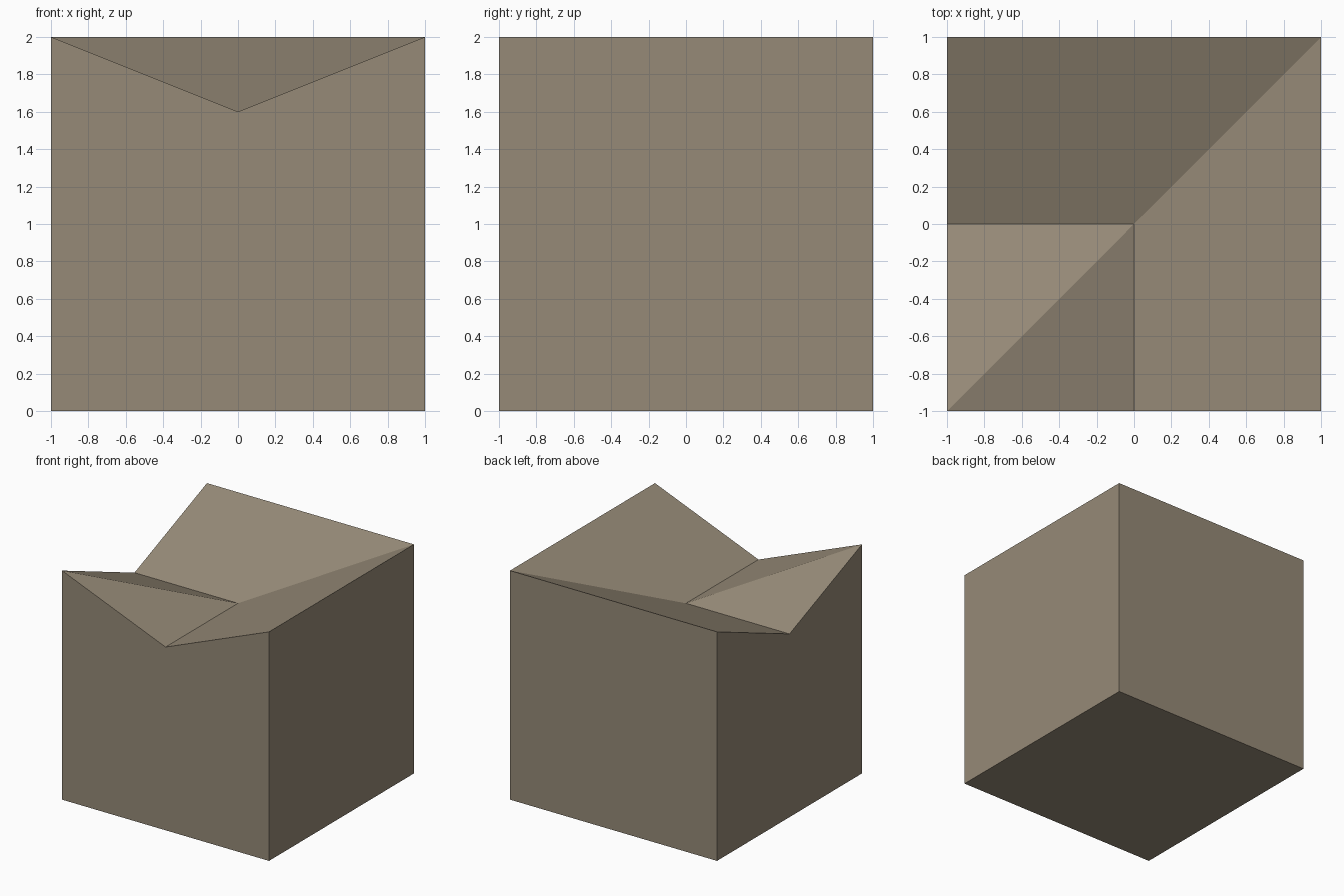
import bpy
import bmesh

if "Cube" in bpy.data.objects:
    bpy.data.objects.remove(bpy.data.objects["Cube"])

# One stone-brown colour
mat = bpy.data.materials.new("stone_brown")
mat.diffuse_color = (0.305, 0.254, 0.185, 1)
mat.use_nodes = True
mat.node_tree.nodes["Principled BSDF"].inputs["Base Color"].default_value = mat.diffuse_color

HIGH, LOW = 2.0, 1.6
# Footprint corners with top heights, counter-clockwise from the front left;
# the front and left midpoints are the low ends of the valleys
rim = [(-1, -1, HIGH), (0, -1, LOW), (1, -1, HIGH),
       (1, 1, HIGH), (-1, 1, HIGH), (-1, 0, LOW)]

bm = bmesh.new()
top = [bm.verts.new(p) for p in rim]
base = [bm.verts.new((x, y, 0)) for x, y, _ in rim]
centre = bm.verts.new((0, 0, LOW))

# Block underside
bm.faces.new(base[::-1])

# Front and left walls are single faces with a V-shaped top edge
bm.faces.new(base[0:3] + top[2::-1])
bm.faces.new([base[4], base[5], base[0], top[0], top[5], top[4]])
# Right and back walls
for i in (2, 3):
    bm.faces.new([base[i], base[i + 1], top[i + 1], top[i]])

# Four flat roof slopes meeting at the centre
for ids in ((0, 1), (1, 2, 3), (3, 4, 5), (5, 0)):
    bm.faces.new([top[i] for i in ids] + [centre])

bmesh.ops.recalc_face_normals(bm, faces=bm.faces)
mesh = bpy.data.meshes.new("valley_roof_block")
bm.to_mesh(mesh)
bm.free()
mesh.materials.append(mat)
obj = bpy.data.objects.new("valley_roof_block", mesh)
bpy.context.collection.objects.link(obj)
